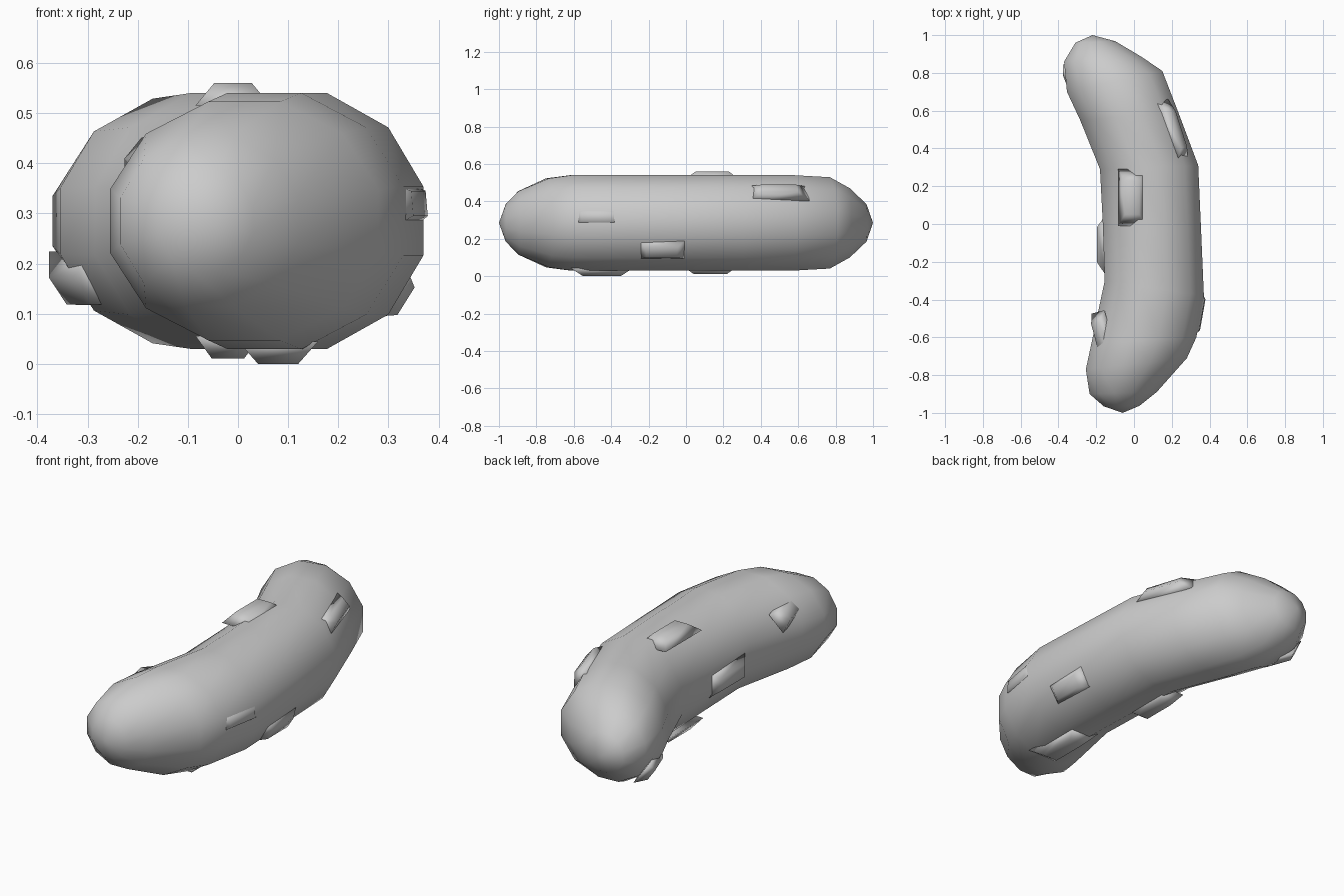
import bpy, bmesh
from math import sin, cos, pi, radians
from mathutils import Vector, Matrix

if "Cube" in bpy.data.objects:
    bpy.data.objects.remove(bpy.data.objects["Cube"])

# Bent body: cross-sections as (left x, left y, right x, right y, half height)
SECTIONS = [
    (-0.16, -0.965, 0.03, -0.962, 0.10),
    (-0.235, -0.90, 0.12, -0.89, 0.17),
    (-0.255, -0.77, 0.28, -0.71, 0.238),
    (-0.225, -0.63, 0.33, -0.60, 0.255),
    (-0.155, -0.30, 0.37, -0.38, 0.255),
    (-0.165, 0.00, 0.355, -0.03, 0.255),
    (-0.18, 0.29, 0.34, 0.31, 0.255),
    (-0.285, 0.55, 0.235, 0.59, 0.255),
    (-0.355, 0.70, 0.15, 0.81, 0.244),
    (-0.37, 0.86, 0.04, 0.885, 0.185),
    (-0.31, 0.96, -0.10, 0.968, 0.10),
]
SIDES, ZC = 12, 0.285


def finish(bm, name):
    bmesh.ops.recalc_face_normals(bm, faces=bm.faces)
    me = bpy.data.meshes.new(name)
    bm.to_mesh(me)
    bm.free()
    for p in me.polygons:
        p.use_smooth = True
    ob = bpy.data.objects.new(name, me)
    bpy.context.collection.objects.link(ob)
    return ob


bm = bmesh.new()
rings = []
for lx, ly, rx, ry, h in SECTIONS:
    c = Vector(((lx + rx) / 2, (ly + ry) / 2, ZC))
    side = Vector((rx - lx, ry - ly, 0)) / 2
    ring = []
    for i in range(SIDES):
        a = 2 * pi * (i + 0.5) / SIDES
        k = 1 / cos(pi / SIDES)
        ring.append(bm.verts.new(c + side * cos(a) * k + Vector((0, 0, h * sin(a) * k))))
    rings.append(ring)
for a, b in zip(rings, rings[1:]):
    for i in range(SIDES):
        j = (i + 1) % SIDES
        bm.faces.new((a[i], a[j], b[j], b[i]))
# rounded tips
for ring, tip in ((rings[0], (-0.06, -1.0, ZC)), (rings[-1], (-0.22, 1.0, ZC))):
    t = bm.verts.new(tip)
    for i in range(SIDES):
        bm.faces.new((ring[i], ring[(i + 1) % SIDES], t))
finish(bm, "bent_body")


# Low warts: peak position, roll around the body (degrees), heading, length, width
def wart(n, peak, roll, heading, length, width):
    w = bmesh.new()
    lo, hi = [], []
    for sx, sy in ((-1, -1), (1, -1), (1, 1), (-1, 1)):
        lo.append(w.verts.new((sx * width / 2, sy * length / 2, -0.045)))
        hi.append(w.verts.new((sx * width / 4, sy * length / 3.4, 0)))
    w.faces.new(lo)
    w.faces.new(hi)
    for i in range(4):
        j = (i + 1) % 4
        w.faces.new((lo[i], lo[j], hi[j], hi[i]))
    m = (Matrix.Translation(peak) @ Matrix.Rotation(radians(heading), 4, 'Z')
         @ Matrix.Rotation(radians(roll), 4, 'Y'))
    w.transform(m)
    finish(w, f"wart_{n}")


WARTS = [
    ((-0.01, 0.14, 0.56), 0, 0, 0.30, 0.15),
    ((0.08, -0.45, 0.0), 180, 0, 0.34, 0.16),
    ((-0.02, 0.13, 0.011), 180, 0, 0.30, 0.13),
    ((0.335, -0.13, 0.125), 122, 0, 0.28, 0.13),
    ((0.362, -0.48, 0.32), 85, -10, 0.28, 0.10),
    ((-0.195, -0.11, 0.26), 270, 0, 0.32, 0.13),
    ((-0.335, 0.73, 0.145), 235, 20, 0.24, 0.13),
    ((-0.19, -0.60, 0.43), 310, 15, 0.26, 0.11),
    ((0.235, 0.50, 0.47), 50, 18, 0.34, 0.10),
]
for n, args in enumerate(WARTS, 1):
    wart(n, *args)
